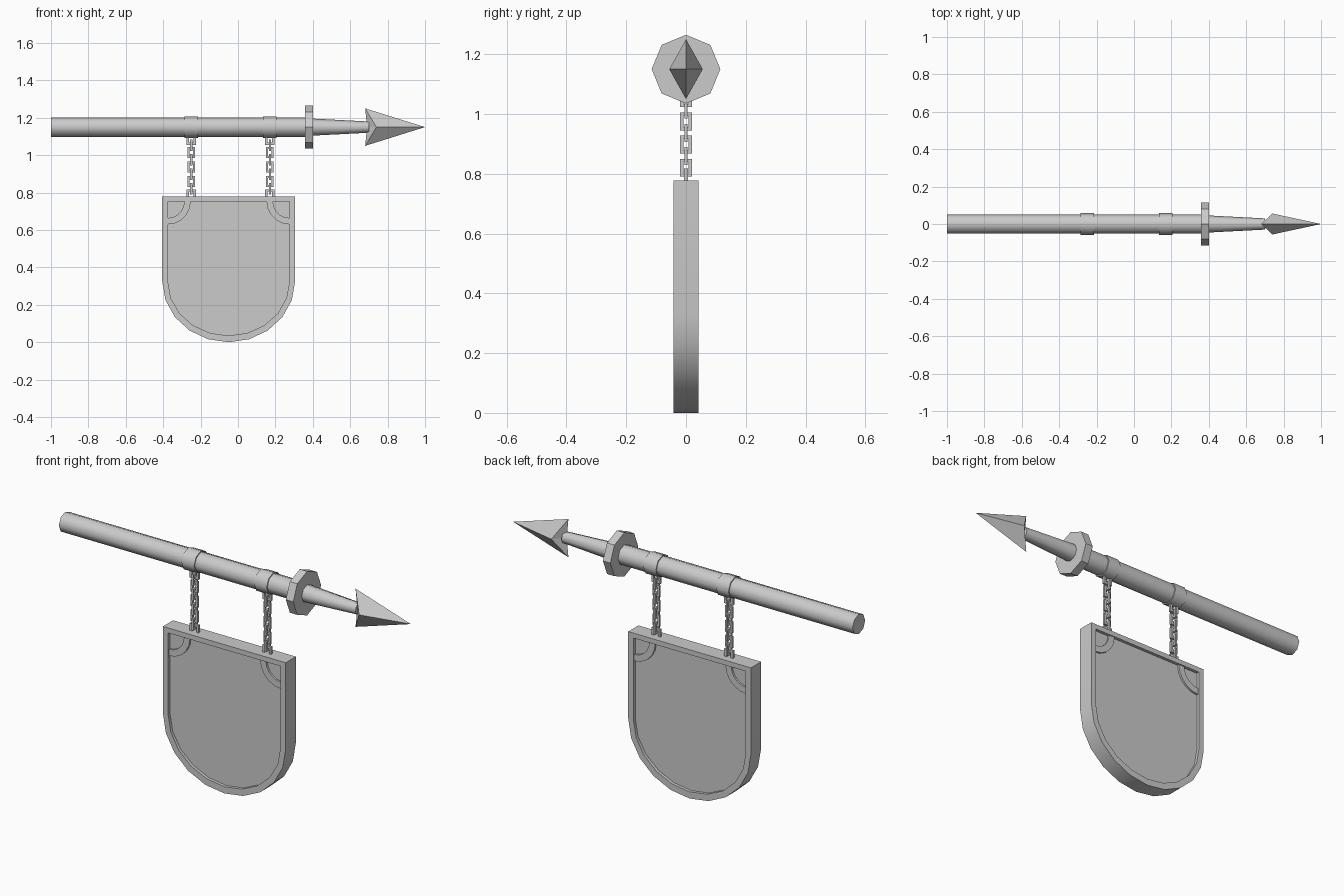
import bpy, bmesh, math
from mathutils import Vector

if "Cube" in bpy.data.objects:
    bpy.data.objects.remove(bpy.data.objects["Cube"])

AXIS_Z = 1.15          # height of the pole
CX = -0.05             # centre of the hanging board


def make(name, bm, smooth=None):
    bmesh.ops.recalc_face_normals(bm, faces=bm.faces[:])
    me = bpy.data.meshes.new(name)
    bm.to_mesh(me)
    bm.free()
    ob = bpy.data.objects.new(name, me)
    bpy.context.collection.objects.link(ob)
    if smooth:
        bpy.ops.object.select_all(action='DESELECT')
        ob.select_set(True)
        bpy.context.view_layer.objects.active = ob
        bpy.ops.object.shade_smooth_by_angle(angle=math.radians(smooth))
    return ob


def rod(name, x0, x1, r0, r1, smooth=50, sides=8):
    """Tapered rod along x with a corner pointing straight up."""
    bm = bmesh.new()
    rings = []
    for x, r in ((x0, r0), (x1, r1)):
        rings.append([bm.verts.new((x, r * math.sin(2 * math.pi * i / sides),
                                    AXIS_Z + r * math.cos(2 * math.pi * i / sides)))
                      for i in range(sides)])
    for i in range(sides):
        j = (i + 1) % sides
        bm.faces.new((rings[0][i], rings[0][j], rings[1][j], rings[1][i]))
    bm.faces.new(rings[0])
    bm.faces.new(rings[1])
    return make(name, bm, smooth)


def frame(name, outer, inner, depth, place, smooth=None):
    """Closed frame between two outlines; place maps (u, d, v) to space."""
    bm = bmesh.new()
    loops = [[bm.verts.new(place(u, d, v)) for u, v in pts]
             for pts, d in ((outer, -depth), (outer, depth), (inner, depth), (inner, -depth))]
    n = len(outer)
    for k in range(4):
        a, b = loops[k], loops[(k + 1) % 4]
        for i in range(n):
            j = (i + 1) % n
            bm.faces.new((a[i], a[j], b[j], b[i]))
    return make(name, bm, smooth)


def slab(name, pts, depth, smooth=None):
    """Outline in xz extruded symmetrically through y."""
    bm = bmesh.new()
    f = bm.faces.new([bm.verts.new((u, -depth, v)) for u, v in pts])
    ext = bmesh.ops.extrude_face_region(bm, geom=[f])
    verts = [g for g in ext['geom'] if isinstance(g, bmesh.types.BMVert)]
    bmesh.ops.translate(bm, vec=(0, 2 * depth, 0), verts=verts)
    return make(name, bm, smooth)


# Pole, collar and tapered neck
rod("pole", -1.0, 0.37, 0.052, 0.052)
rod("collar", 0.357, 0.40, 0.115, 0.115, smooth=None)
rod("neck", 0.39, 0.70, 0.046, 0.03)

# Spear head: four-sided point with swept-back upper and lower barbs
bm = bmesh.new()
tip = bm.verts.new((1.0, 0, AXIS_Z))
back = bm.verts.new((0.69, 0, AXIS_Z))
rim = [bm.verts.new(p) for p in ((0.68, 0, AXIS_Z + 0.1), (0.74, 0.056, AXIS_Z),
                                 (0.68, 0, AXIS_Z - 0.1), (0.74, -0.056, AXIS_Z))]
for i in range(4):
    bm.faces.new((tip, rim[i], rim[(i + 1) % 4]))
    bm.faces.new((back, rim[i], rim[(i + 1) % 4]))
make("spear_head", bm)


# Shield-shaped board: straight sides, half-ellipse bottom
def outline(half_w, drop, top):
    arc = [(CX + half_w * math.cos(math.pi * i / 10), 0.325 - drop * math.sin(math.pi * i / 10))
           for i in range(11)]
    return [(CX + half_w, top)] + arc + [(CX - half_w, top)]


outer = outline(0.355, 0.325, 0.778)
inner = outline(0.325, 0.29, 0.752)
frame("board_border", outer, inner, 0.042, lambda u, d, v: (u, d, v), 35)
slab("board_panel", outline(0.335, 0.30, 0.76), 0.026)

# Quarter-ring trims in the upper corners
for side, label in ((-1, "left"), (1, "right")):
    def arc(r):
        return [(CX + side * (0.325 - r * math.cos(a)), 0.752 - r * math.sin(a))
                for a in (math.pi / 2 * i / 5 for i in range(6))]
    slab("corner_trim_" + label, arc(0.122) + arc(0.088)[::-1], 0.036, 35)


# Rectangular chain link facing the front or turned sideways
def link(name, x, z, w, h, t, front):
    def rect(a, b):
        return [(a, b), (-a, b), (-a, -b), (a, -b)]
    place = ((lambda u, d, v: (x + u, d, z + v)) if front
             else (lambda u, d, v: (x + d, u, z + v)))
    frame(name, rect(w / 2, h / 2), rect(w / 2 - t, h / 2 - t), t / 2, place)


# Sleeves on the pole with a chain hanging from each
for x, label in ((-0.25, "left"), (0.17, "right")):
    rod("sleeve_" + label, x - 0.036, x + 0.036, 0.058, 0.058)
    link("top_loop_" + label, x, 1.09, 0.05, 0.07, 0.012, True)
    link("bottom_loop_" + label, x, 0.782, 0.05, 0.07, 0.012, True)
    for i in range(7):
        link(f"chain_{label}_{i}", x, 1.053 - 0.0388 * i, 0.04, 0.06, 0.011, i % 2 == 1)
